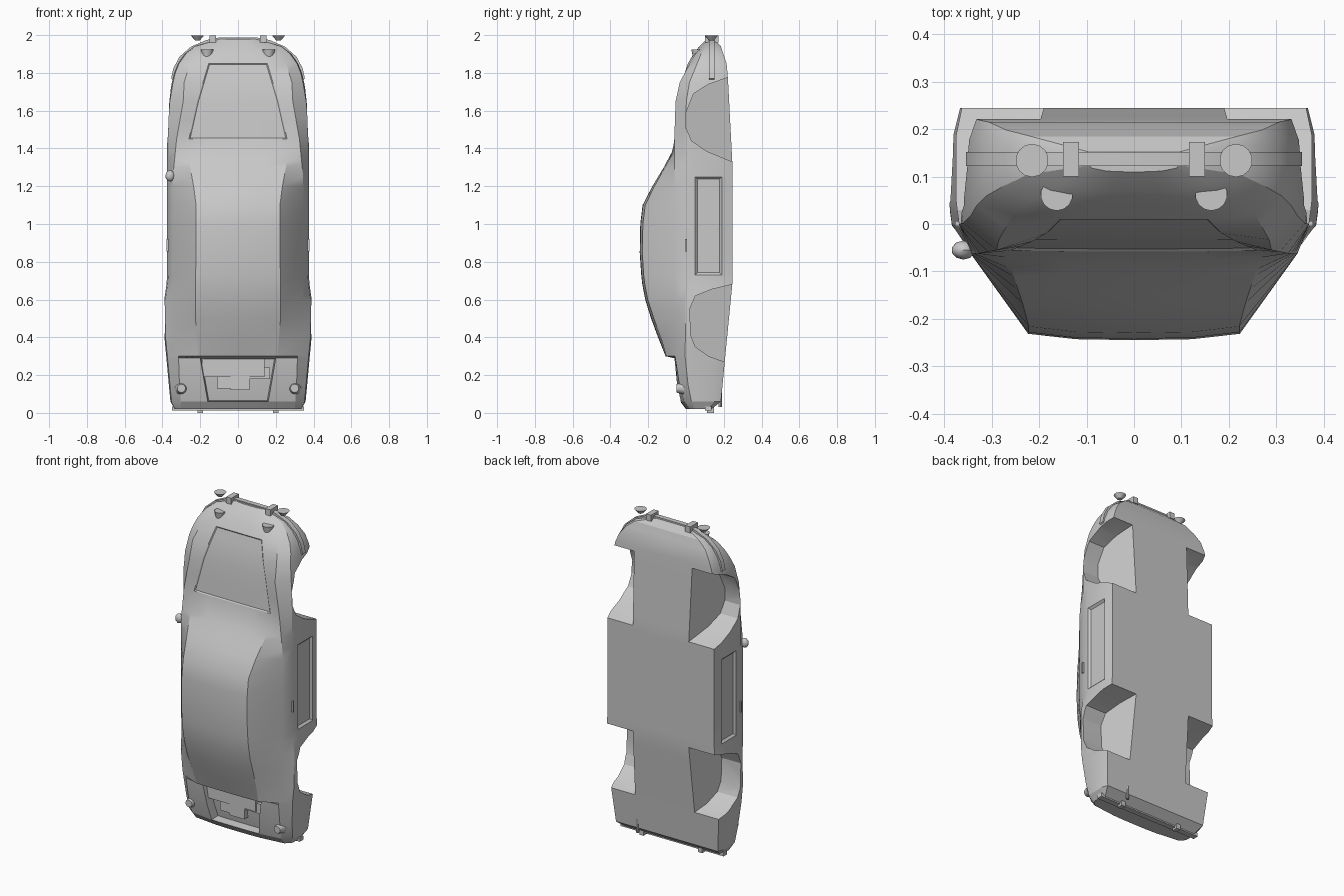
import bpy, bmesh, math
from mathutils import Matrix, Vector

if "Cube" in bpy.data.objects:
    bpy.data.objects.remove(bpy.data.objects["Cube"])

grey = bpy.data.materials.new("body_grey")
grey.diffuse_color = (0.58, 0.58, 0.58, 1)
grey.use_nodes = True
grey.node_tree.nodes["Principled BSDF"].inputs["Base Color"].default_value = grey.diffuse_color


def finish(name, bm, angle=28):
    bmesh.ops.recalc_face_normals(bm, faces=bm.faces)
    me = bpy.data.meshes.new(name)
    bm.to_mesh(me)
    bm.free()
    ob = bpy.data.objects.new(name, me)
    bpy.context.collection.objects.link(ob)
    me.materials.append(grey)
    bpy.ops.object.select_all(action='DESELECT')
    ob.select_set(True)
    bpy.context.view_layer.objects.active = ob
    if angle:
        bpy.ops.object.shade_smooth_by_angle(angle=math.radians(angle))
    return ob


def curve(z, pairs):
    """Piecewise linear value at height z."""
    if z <= pairs[0][0]:
        return pairs[0][1]
    for (a, va), (b, vb) in zip(pairs, pairs[1:]):
        if z <= b:
            return va + (vb - va) * (z - a) / (b - a)
    return pairs[-1][1]


def box(name, x0, x1, y0, y1, z0, z1):
    bm = bmesh.new()
    bmesh.ops.create_cube(bm, size=1)
    for v in bm.verts:
        v.co = Vector(((x0 + x1) / 2 + v.co.x * (x1 - x0),
                       (y0 + y1) / 2 + v.co.y * (y1 - y0),
                       (z0 + z1) / 2 + v.co.z * (z1 - z0)))
    return finish(name, bm, 0)


def cone(name, loc, r1, r2, depth, rot=(0, 0, 0), seg=14):
    bm = bmesh.new()
    m = Matrix.Translation(loc)
    for a, ax in zip(rot, 'XYZ'):
        m = m @ Matrix.Rotation(math.radians(a), 4, ax)
    bmesh.ops.create_cone(bm, cap_ends=True, segments=seg, radius1=r1, radius2=r2,
                          depth=depth, matrix=m)
    return finish(name, bm)


# Body curves along the car: centre line, roof edge, waist, width, floor
CENTRE = [(.02, .0), (.06, -.03), (.15, -.05), (.29, -.064), (.3, -.108), (.4, -.148),
          (.5, -.185), (.6, -.216), (.7, -.235), (.85, -.245), (1, -.242), (1.1, -.23),
          (1.2, -.178), (1.3, -.118), (1.38, -.075), (1.45, -.058), (1.65, -.038),
          (1.75, -.02), (1.85, .01), (1.9, .04), (1.94, .07), (1.98, .11)]
EDGE_X = [(.02, .15), (.06, .16), (.29, .2), (.3, .21), (.5, .225), (1.1, .222),
          (1.2, .235), (1.38, .268), (1.45, .26), (1.65, .215), (1.85, .155), (1.98, .06)]
EDGE_DROP = [(.02, .003), (.29, .003), (.4, .015), (.7, .013), (1.1, .014), (1.45, .002),
             (1.85, .0), (1.98, .002)]
WAIST_X = [(.02, .3), (.15, .31), (.3, .315), (.5, .335), (.7, .345), (1.25, .345),
           (1.45, .325), (1.65, .29), (1.75, .285), (1.85, .255), (1.9, .215), (1.98, .09)]
WAIST_Y = [(.02, .02), (.06, -.01), (.15, -.035), (.3, -.058), (.7, -.062), (1.45, -.062),
           (1.65, -.055), (1.75, -.033), (1.85, .02), (1.9, .05), (1.98, .118)]
WIDTH = [(.02, .335), (.06, .358), (.3, .38), (.4, .39), (.62, .39), (.7, .375),
         (1.6, .375), (1.75, .35), (1.8, .338), (1.85, .318), (1.9, .282),
         (1.94, .23), (1.98, .1)]
FLOOR = [(.02, .135), (.06, .185), (.27, .205), (.68, .245), (1.33, .245), (1.77, .222),
         (1.85, .215), (1.94, .185), (1.98, .15)]
STATIONS = [.02, .06, .15, .27, .29, .3, .4, .5, .6, .68, .73, .85, 1, 1.1, 1.2, 1.25,
            1.3, 1.33, 1.38, 1.45, 1.55, 1.65, 1.75, 1.8, 1.85, 1.9, 1.94, 1.98]


def section(z):
    yt, xr, xb, yb, w, f = (curve(z, c) for c in
                            (CENTRE, EDGE_X, WAIST_X, WAIST_Y, WIDTH, FLOOR))
    drop, d = curve(z, EDGE_DROP), f - yb
    half = [(0, yt), (xr * .55, yt + drop * .15), (xr, yt + drop), (xb, yb),
            (w - .006, yb + .2 * d), (w, yb + .36 * d), (w, yb + .82 * d),
            (w - .012, f), (0, f)]
    return half + [(-x, y) for x, y in half[7:0:-1]]


# Lofted body shell
bm = bmesh.new()
rings = [[bm.verts.new((x, y, z)) for x, y in section(z)] for z in STATIONS]
quads = {}
for i in range(len(rings) - 1):
    for j in range(16):
        k = (j + 1) % 16
        quads[i, j] = bm.faces.new((rings[i][j], rings[i][k], rings[i + 1][k], rings[i + 1][j]))
bm.faces.new(rings[0])
bm.faces.new(rings[-1])
bmesh.ops.recalc_face_normals(bm, faces=bm.faces)


def recess(z0, z1, cols, thickness, move):
    """Sink a panel of the shell bounded by stations z0 and z1."""
    a, b = STATIONS.index(z0), STATIONS.index(z1)
    faces = [quads[i, j] for i in range(a, b) for j in cols]
    bmesh.ops.inset_region(bm, faces=faces, thickness=thickness, use_even_offset=True)
    bmesh.ops.translate(bm, vec=move, verts=list({v for f in faces for v in f.verts}))


recess(1.45, 1.85, (0, 1, 14, 15), .006, (0, .005, 0))     # bonnet lid
recess(.06, .29, (0, 1, 14, 15), .006, (0, .055, 0))       # engine bay
recess(.73, 1.25, (5,), .012, (-.012, 0, 0))               # door panels
recess(.73, 1.25, (10,), .012, (.012, 0, 0))
body = finish("body_shell", bm, 0)

# Wheel wells cut from the shell
REAR_ARCH = [(.3, .27), (.205, .27), (.12, .3), (.05, .35), (.025, .41), (.02, .55),
             (.05, .62), (.14, .655), (.245, .68), (.3, .69)]
FRONT_ARCH = [(.3, 1.32), (.245, 1.33), (.11, 1.385), (.03, 1.44), (0, 1.51), (0, 1.59),
              (.04, 1.69), (.12, 1.74), (.222, 1.775), (.3, 1.79)]
for arch in (REAR_ARCH, FRONT_ARCH):
    for s in (-1, 1):
        bm = bmesh.new()
        inner = [bm.verts.new((s * (.19 + (.245 - y) * .3), y, z)) for y, z in arch]
        outer = [bm.verts.new((s * .6, y, z)) for y, z in arch]
        bm.faces.new(inner)
        bm.faces.new(outer)
        for i in range(len(arch)):
            k = (i + 1) % len(arch)
            bm.faces.new((inner[i], inner[k], outer[k], outer[i]))
        cutter = finish("well_cutter", bm, 0)
        cutter.hide_render = True
        bpy.context.view_layer.objects.active = body
        mod = body.modifiers.new("well", 'BOOLEAN')
        mod.operation, mod.solver, mod.object = 'DIFFERENCE', 'EXACT', cutter
        bpy.ops.object.modifier_apply(modifier=mod.name)
        bpy.data.objects.remove(cutter)
bpy.ops.object.select_all(action='DESELECT')
body.select_set(True)
bpy.context.view_layer.objects.active = body
bpy.ops.object.shade_smooth_by_angle(angle=math.radians(22))

# Front bumper strip wrapped round the nose
half = [(.1, 1.987), (.17, 1.973), (.25, 1.938), (.31, 1.885), (.342, 1.825), (.354, 1.77)]
path = [(-x, z) for x, z in reversed(half)] + half
bm = bmesh.new()
rows = [[bm.verts.new(c) for c in ((x, .122, z), (x, .152, z),
                                   (x * .93, .152, z - .02), (x * .93, .122, z - .02))]
        for x, z in path]
for a, b in zip(rows, rows[1:]):
    for j in range(4):
        bm.faces.new((a[j], a[(j + 1) % 4], b[(j + 1) % 4], b[j]))
bm.faces.new(rows[0])
bm.faces.new(rows[-1])
finish("front_bumper", bm)

# Rear bumper and exhaust
box("rear_bumper", -.35, .35, .1, .135, .012, .035)
cone("exhaust_pipe", (.2, .182, .08), .009, .009, .1, seg=8)

# Engine bay blocks
box("engine_plate", -.19, .14, -.03, .03, .19, .29)
box("engine_block", -.11, -.04, -.02, .04, .13, .2)
box("engine_fan", -.04, .06, -.025, .04, .12, .2)
box("engine_filter", .06, .17, -.022, .03, .18, .24)

# Paired lamps, bumper guards and handles
for s, side in ((-1, "left"), (1, "right")):
    cone(f"{side}_bonnet_lamp", (s * .163, .062, 1.885), .018, .034, .08)
    cone(f"{side}_bumper_lamp", (s * .215, .134, 1.985), .014, .035, .025)
    cone(f"{side}_tail_lamp", (s * .3, -.03, .13), .034, .022, .04, (90, 0, 0))
    box(f"{side}_front_guard", s * .133 - .017, s * .133 + .017, .1, .173, 1.96, 1.998)
    box(f"{side}_rear_guard", s * .2 - .014, s * .2 + .014, .11, .148, 0, .07)
    box(f"{side}_door_handle", s * .372 - .006, s * .372 + .006, -.004, .006, .855, .92)

# Wing mirror on one side
bm = bmesh.new()
bmesh.ops.create_icosphere(bm, subdivisions=2, radius=1,
                           matrix=Matrix.Translation((-.36, -.055, 1.255)) @
                           Matrix.Diagonal((.025, .02, .03, 1)))
finish("wing_mirror", bm)
box("mirror_arm", -.352, -.325, -.06, -.045, 1.245, 1.262)
